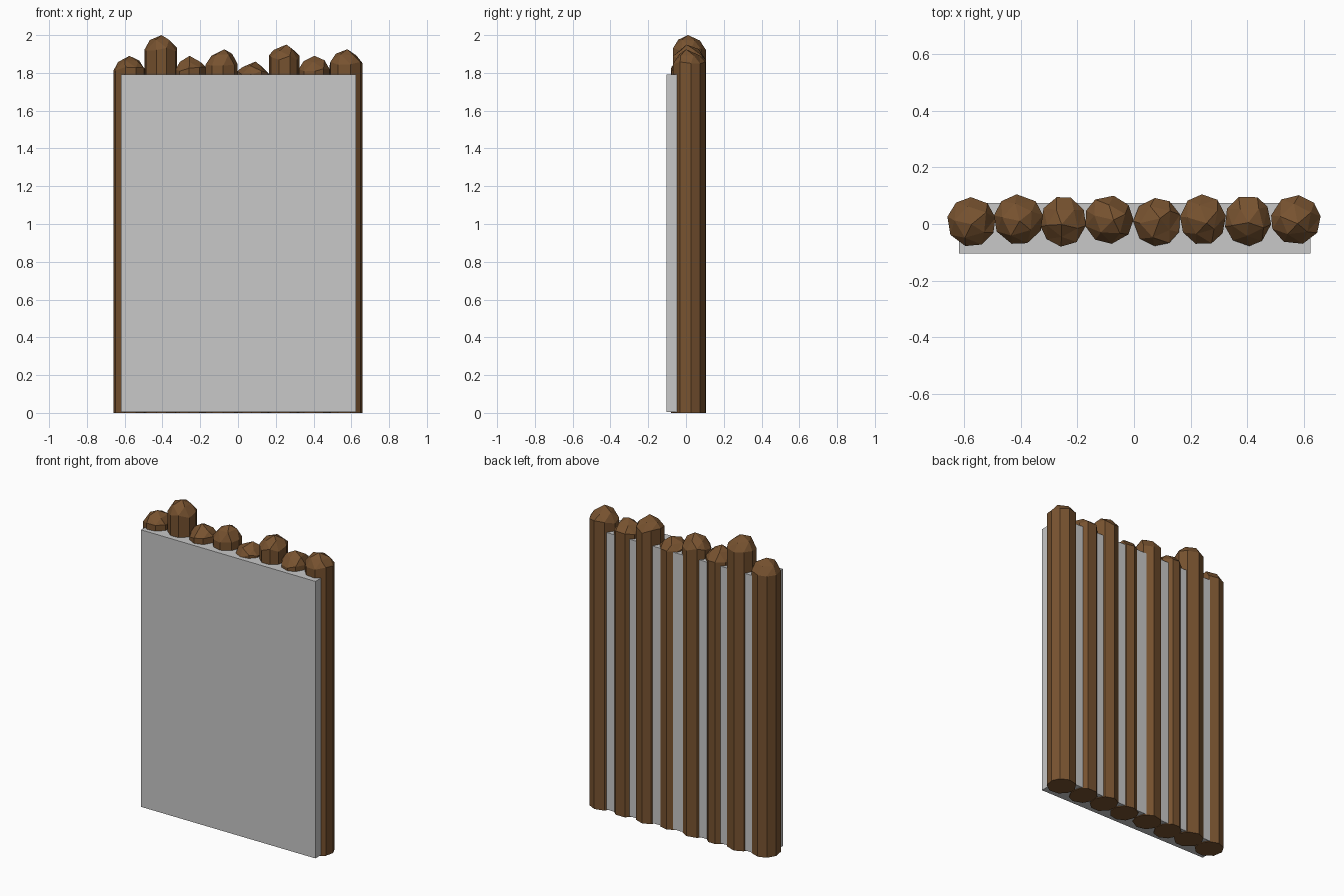
import bpy, bmesh, math, random

if "Cube" in bpy.data.objects:
    bpy.data.objects.remove(bpy.data.objects["Cube"])

random.seed(4)


def material(name, rgb):
    m = bpy.data.materials.new(name)
    m.diffuse_color = (*rgb, 1)
    m.use_nodes = True
    m.node_tree.nodes["Principled BSDF"].inputs["Base Color"].default_value = m.diffuse_color
    return m


WOOD = material("brown wood", (0.185, 0.085, 0.029))
GREY = material("light grey", (0.58, 0.58, 0.58))


def finish(bm, name, mat):
    bmesh.ops.recalc_face_normals(bm, faces=bm.faces)
    me = bpy.data.meshes.new(name)
    bm.to_mesh(me)
    bm.free()
    me.materials.append(mat)
    ob = bpy.data.objects.new(name, me)
    bpy.context.collection.objects.link(ob)


def fit(vals, lo, hi):
    a, b = min(vals), max(vals)
    return [lo + (v - a) / (b - a) * (hi - lo) for v in vals]


def log(name, x0, x1, y0, y1, shoulder, top, turn):
    """Faceted post: irregular nine-sided shaft with a low-poly domed end."""
    n = 9
    angs = [math.radians(turn) + (i + random.uniform(-.12, .12)) * math.tau / n
            for i in range(n)]
    xs = fit([math.cos(a) for a in angs], x0, x1)
    ys = fit([math.sin(a) for a in angs], y0, y1)
    cx, cy = (x0 + x1) / 2, (y0 + y1) / 2
    bm = bmesh.new()
    base = [bm.verts.new((x, y, 0)) for x, y in zip(xs, ys)]
    rim = [bm.verts.new((x, y, shoulder + random.uniform(-.012, .012)))
           for x, y in zip(xs, ys)]
    # smaller, offset five-sided ring under the tip
    k, r = 5, (x1 - x0) / 2
    crown = []
    for j in range(k):
        a = math.radians(turn + 20) + j * math.tau / k
        q = r * random.uniform(.62, .74)
        crown.append(bm.verts.new((cx + q * math.cos(a), cy + q * math.sin(a),
                                   top - random.uniform(.022, .034))))
    tip = bm.verts.new((cx + random.uniform(-.015, .015),
                        cy + random.uniform(-.015, .015), top))
    bm.faces.new(base)
    for i in range(n):
        bm.faces.new((base[i], base[(i + 1) % n], rim[(i + 1) % n], rim[i]))
    # stitch the rim to the crown: each rim edge meets its nearest crown point
    near = [round(((i + .5) / n * 360 - 20) / 72) for i in range(n)]
    for i in range(n):
        bm.faces.new((rim[i], rim[(i + 1) % n], crown[near[i] % k]))
        nxt = near[(i + 1) % n] + (k if i == n - 1 else 0)
        if nxt != near[i]:
            bm.faces.new((rim[(i + 1) % n], crown[nxt % k], crown[near[i] % k]))
    for j in range(k):
        bm.faces.new((crown[j], crown[(j + 1) % k], tip))
    finish(bm, name, WOOD)


# Row of posts: x range, y range, shoulder height, top height, turn
posts = [
    (-.66, -.49, -.078, .095, 1.82, 1.89, 12),
    (-.495, -.322, -.070, .105, 1.925, 2.0, 10),
    (-.33, -.17, -.080, .095, 1.82, 1.89, 28),
    (-.172, -.002, -.070, .100, 1.85, 1.925, 0),
    (-.003, .163, -.078, .092, 1.80, 1.86, 20),
    (.163, .325, -.070, .105, 1.88, 1.95, 10),
    (.322, .485, -.078, .095, 1.82, 1.89, 30),
    (.485, .66, -.070, .102, 1.85, 1.925, 5),
]
for i, p in enumerate(posts, 1):
    log(f"post_{i}", *p)

# Grey slab that the posts are set into
bm = bmesh.new()
bmesh.ops.create_cube(bm, size=1)
for v in bm.verts:
    v.co = (.003 + v.co.x * 1.244, -.0145 + v.co.y * .179, .898 + v.co.z * 1.786)
finish(bm, "backing_slab", GREY)
